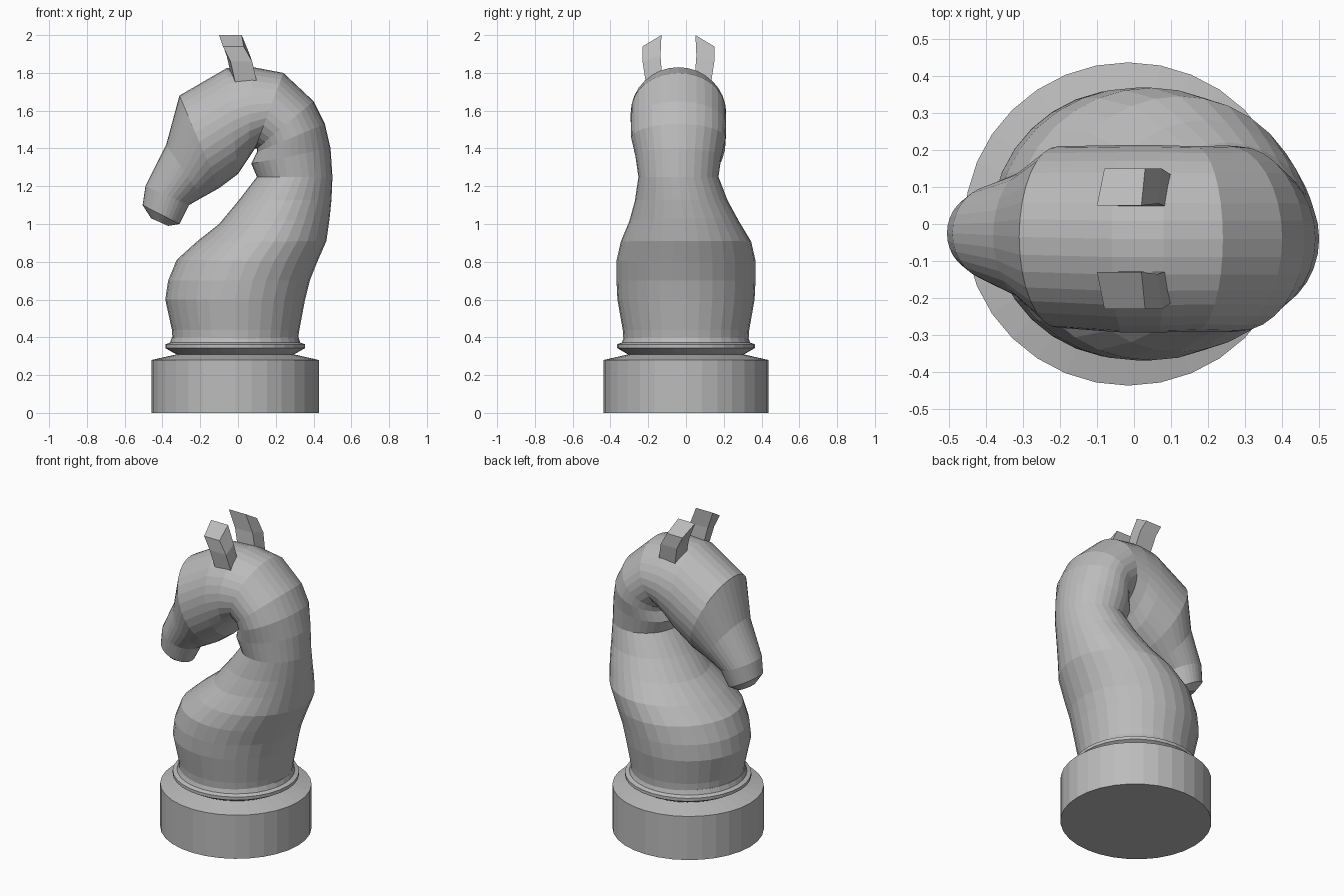
import bpy, bmesh, math
from mathutils import Vector

SIDES = 32
grey = bpy.data.materials.new("plain grey")
grey.diffuse_color = (0.5, 0.5, 0.5, 1)


def loft(name, rings):
    """Skin a closed tube through a list of equal-sized rings."""
    bm = bmesh.new()
    loops = [[bm.verts.new(p) for p in ring] for ring in rings]
    n = len(loops[0])
    for a, b in zip(loops, loops[1:]):
        for i in range(n):
            j = (i + 1) % n
            bm.faces.new((a[i], a[j], b[j], b[i]))
    bm.faces.new(loops[0][::-1])
    bm.faces.new(loops[-1])
    bmesh.ops.recalc_face_normals(bm, faces=bm.faces)
    mesh = bpy.data.meshes.new(name)
    bm.to_mesh(mesh)
    bm.free()
    mesh.materials.append(grey)
    obj = bpy.data.objects.new(name, mesh)
    bpy.context.collection.objects.link(obj)
    return obj


def ellipse(inner, outer, half_width, cy):
    """Ring spanning two points of the side outline."""
    a, b = Vector((inner[0], cy, inner[1])), Vector((outer[0], cy, outer[1]))
    mid, half = (a + b) / 2, (b - a) / 2
    side = Vector((0, half_width, 0))
    return [mid + half * math.cos(t) + side * math.sin(t)
            for t in (2 * math.pi * i / SIDES for i in range(SIDES))]


def turned(name, profile, cx=-0.015):
    loft(name, [ellipse((cx - r, z), (cx + r, z), r * 0.985, 0) for r, z in profile])


# Round base and collar ring
turned("base", [(0.443, 0), (0.443, 0.28), (0.31, 0.31), (0.30, 0.33)])
turned("collar", [(0.29, 0.30), (0.33, 0.32), (0.37, 0.343), (0.37, 0.363),
                  (0.345, 0.372), (0.335, 0.40)])

# Neck and head: throat-side point, mane-side point, half width, y centre
sections = [
    ((-0.345, 0.37), (0.315, 0.37), 0.33, 0),
    ((-0.35, 0.44), (0.325, 0.44), 0.335, 0),
    ((-0.385, 0.60), (0.355, 0.60), 0.363, 0),
    ((-0.37, 0.70), (0.38, 0.70), 0.368, 0),
    ((-0.325, 0.81), (0.42, 0.80), 0.368, 0),
    ((-0.22, 0.905), (0.468, 0.91), 0.345, 0),
    ((-0.10, 1.00), (0.485, 1.03), 0.29, -0.01),
    ((0.00, 1.12), (0.495, 1.13), 0.245, -0.025),
    ((0.10, 1.25), (0.50, 1.25), 0.212, -0.04),
    ((0.07, 1.32), (0.49, 1.40), 0.228, -0.04),
    ((0.10, 1.38), (0.46, 1.53), 0.25, -0.04),
    ((0.10, 1.40), (0.40, 1.65), 0.252, -0.04),
    ((0.09, 1.40), (0.24, 1.80), 0.25, -0.04),
    ((0.05, 1.34), (0.08, 1.83), 0.253, -0.04),
    ((0.00, 1.265), (-0.06, 1.825), 0.253, -0.04),
    ((-0.10, 1.19), (-0.31, 1.68), 0.245, -0.035),
    ((-0.19, 1.14), (-0.38, 1.42), 0.175, -0.03),
    ((-0.26, 1.10), (-0.49, 1.20), 0.13, -0.025),
    ((-0.31, 1.00), (-0.505, 1.10), 0.108, -0.025),
    ((-0.37, 0.99), (-0.46, 1.03), 0.06, -0.025),
]
loft("horse_neck_and_head", [ellipse(*s) for s in sections])

# Two ears, mirrored about the head centre: x range, inner and outer offset, heights
ear = [(-0.03, 0.095, 0.085, 0.17, 1.76, 1.73),
       (-0.06, 0.065, 0.095, 0.19, 1.89, 1.86),
       (-0.10, 0.02, 0.09, 0.19, 2.00, 1.94)]
for side, label in ((1, "left"), (-1, "right")):
    rings = []
    for x0, x1, d0, d1, z0, z1 in ear:
        y0, y1 = -0.04 + side * d0, -0.04 + side * d1
        rings.append([(x0, y0, z0), (x1, y0, z0), (x1 + 0.01, y1, z1), (x0 + 0.02, y1, z1)])
    loft("ear_" + label, rings)
